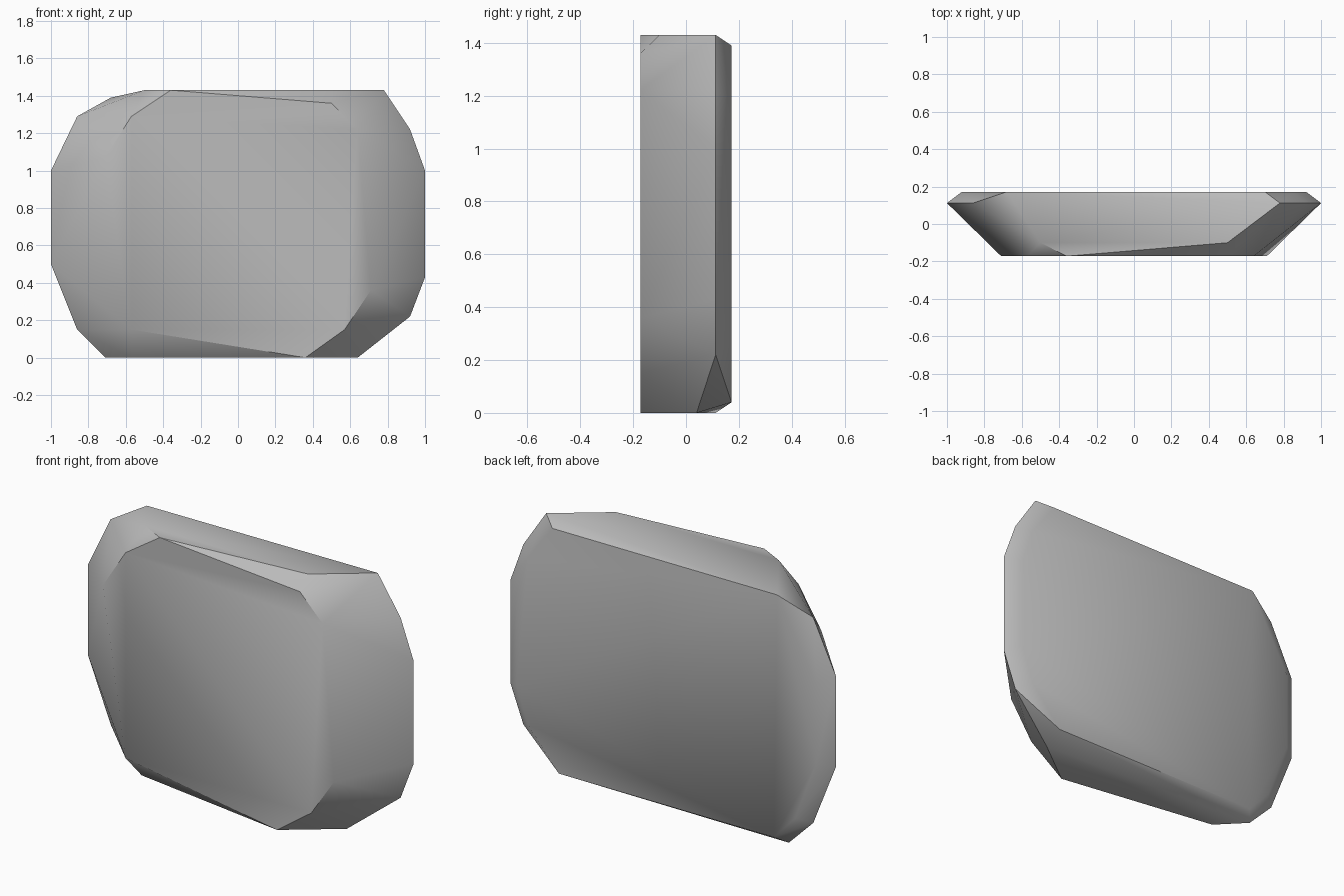
import bpy
import bmesh
from math import radians

cube = bpy.data.objects.get("Cube")
if cube:
    bpy.data.objects.remove(cube, do_unlink=True)

# Stone colour
stone = bpy.data.materials.new("stone_grey")
stone.use_nodes = True
grey = (0.5, 0.5, 0.5, 1)
stone.diffuse_color = grey
stone.node_tree.nodes["Principled BSDF"].inputs["Base Color"].default_value = grey

# Flat front facet outline (x, z)
front = [(-.71, 1.07), (-.57, 1.29), (-.36, 1.43), (.5, 1.36), (.64, 1.22),
         (.71, .36), (.57, .15), (.36, 0), (-.57, .15)]
# Widest outline, near the back
rim = [(-1, 1), (-.86, 1.29), (.78, 1.43), (.92, 1.22), (1, 1), (1, .43),
       (.92, .22), (-.71, 0), (-.86, .15), (-1, .5)]
# Slightly inset back facet outline
back = [(-.92, .96), (-.68, 1.39), (.7, 1.39), (.85, 1.19), (.92, .98),
        (.92, .46), (.85, .26), (.66, .04), (-.66, .04), (-.79, .18), (-.92, .52)]
# Chipped corners on the top and underside
chips = [(-.5, -.1, 1.43), (.5, -.1, 1.43), (.64, .04, 0), (-.57, -.03, 0)]

points = list(chips)
for outline, depth in ((front, -.172), (rim, .112), (back, .172)):
    points += [(x, depth, z) for x, z in outline]

# Wrap the outlines in a faceted hull and merge coplanar faces
bm = bmesh.new()
for p in points:
    bm.verts.new(p)
bmesh.ops.convex_hull(bm, input=bm.verts)
bmesh.ops.delete(bm, geom=[v for v in bm.verts if not v.link_faces], context="VERTS")
bmesh.ops.dissolve_limit(bm, angle_limit=radians(1), verts=bm.verts, edges=bm.edges)
bmesh.ops.recalc_face_normals(bm, faces=bm.faces)

mesh = bpy.data.meshes.new("rock")
bm.to_mesh(mesh)
bm.free()
mesh.materials.append(stone)
rock = bpy.data.objects.new("rock", mesh)
bpy.context.collection.objects.link(rock)

# Soft facets with crisp main edges
bpy.ops.object.select_all(action="DESELECT")
rock.select_set(True)
bpy.context.view_layer.objects.active = rock
bpy.ops.object.shade_smooth_by_angle(angle=radians(40))
